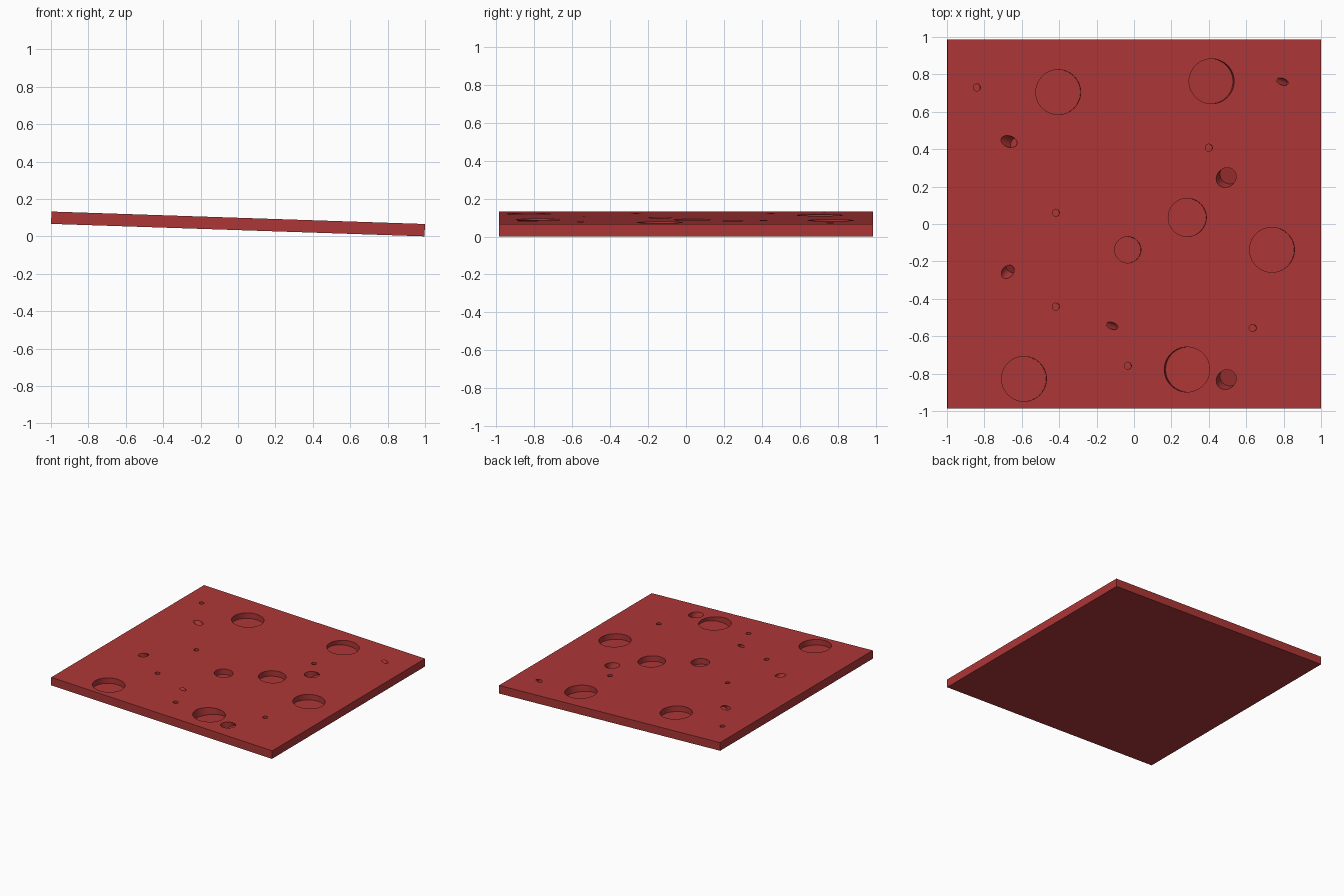
import bpy, math
from mathutils import Vector, Matrix

if "Cube" in bpy.data.objects:
    bpy.data.objects.remove(bpy.data.objects["Cube"])

red = bpy.data.materials.new("brick red")
red.diffuse_color = (0.42, 0.037, 0.038, 1)
red.use_nodes = True
red.node_tree.nodes["Principled BSDF"].inputs["Base Color"].default_value = red.diffuse_color

TILT, THICK = 0.0333, 0.066
SLOPE = Matrix.Rotation(TILT, 4, 'Y')

# sloping plate
bpy.ops.mesh.primitive_cube_add(size=1)
plate = bpy.context.object
plate.name = "sloping_plate"
plate.data.transform(Matrix.Translation((0, 0, 0.0663)) @ SLOPE
                     @ Matrix.Diagonal((1.998, 1.972, THICK, 1)))
plate.data.materials.append(red)

cutters = bpy.data.collections.new("hole_cutters")
bpy.context.scene.collection.children.link(cutters)


def hole(x, y, r, depth=0.045, lean=0, heading=0, segs=64):
    """Blind hole; lean is the tilt and heading the way it runs as it deepens."""
    s, c = math.sin(lean), math.cos(lean)
    h = math.radians(heading)
    down = Vector((s * math.cos(h), s * math.sin(h), -c))
    if lean == 0:
        down = SLOPE.to_3x3() @ down
    top = Vector((x, y, 0.0663 + THICK / 2 - x * TILT))
    start, end = top - down * 0.12, top + down * depth
    bpy.ops.mesh.primitive_cylinder_add(vertices=segs, radius=r, depth=(end - start).length,
                                        location=(start + end) / 2,
                                        rotation=(-down).to_track_quat('Z', 'Y').to_euler())
    ob = bpy.context.object
    ob.name = "hole_cutter"
    ob.data.materials.append(red)
    ob.hide_render = True
    for col in list(ob.users_collection):
        col.objects.unlink(ob)
    cutters.objects.link(ob)


# large round pockets
for x, y, r in [(-.405, .705, .12), (.285, .035, .102), (-.033, -.138, .07),
                (.738, -.138, .12), (-.588, -.828, .12)]:
    hole(x, y, r)
hole(.415, .763, .12, lean=0.12, heading=180)
hole(.283, -.778, .12, lean=0.12, heading=0)

# small round pockets
for x, y in [(-.84, .73), (.4, .408), (-.418, .06), (-.418, -.442), (-.033, -.758), (.635, -.556)]:
    hole(x, y, .019, segs=32)

# slanted pockets
for x, y, r, lean, heading in [(-.668, .441, .03, .80, -20), (.793, .761, .018, .95, -20),
                               (.493, .248, .05, .45, 45), (.493, -.832, .05, .45, 45),
                               (-.675, -.256, .03, .70, 50), (-.117, -.544, .018, .95, -20)]:
    hole(x, y, r, lean=lean, heading=heading, segs=32)

# cut all pockets, then drop the cutters
mod = plate.modifiers.new("holes", 'BOOLEAN')
mod.operation, mod.solver = 'DIFFERENCE', 'EXACT'
mod.operand_type, mod.collection = 'COLLECTION', cutters
bpy.context.view_layer.objects.active = plate
bpy.ops.object.modifier_apply(modifier="holes")
for ob in list(cutters.objects):
    bpy.data.objects.remove(ob)
bpy.data.collections.remove(cutters)
bpy.ops.object.select_all(action='DESELECT')
plate.select_set(True)
bpy.ops.object.shade_smooth_by_angle()
